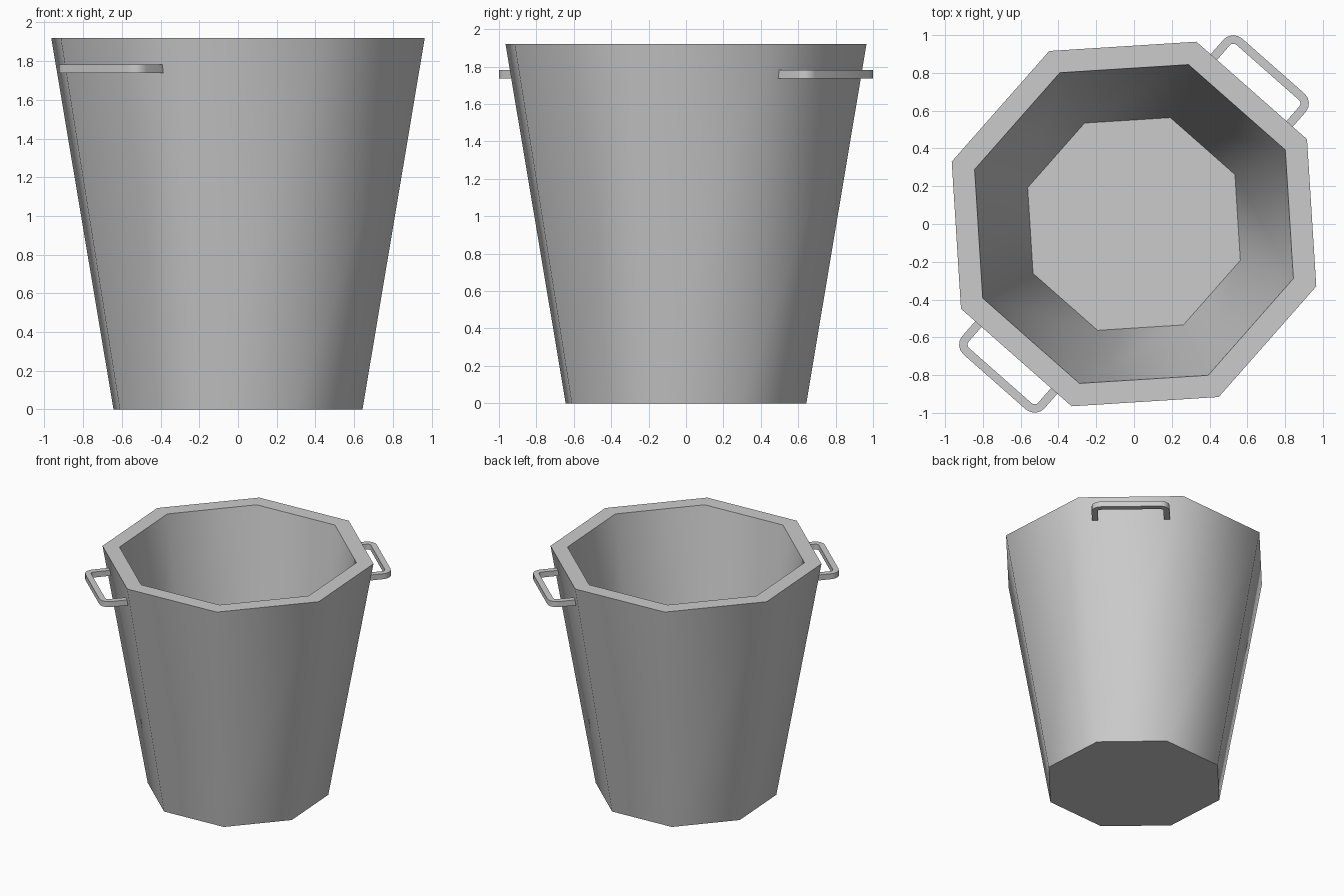
import bpy, bmesh
from math import cos, sin, pi, radians

cube = bpy.data.objects.get("Cube")
if cube:
    bpy.data.objects.remove(cube, do_unlink=True)

metal = bpy.data.materials.new("grey metal")
metal.use_nodes = True
grey = (0.6, 0.6, 0.6, 1)
metal.diffuse_color = grey
metal.node_tree.nodes["Principled BSDF"].inputs["Base Color"].default_value = grey

SIDES = 8
FIRST_CORNER = radians(26.1)
HANDLE_ANGLE = FIRST_CORNER + pi / SIDES


def skin(name, rings):
    """Join successive closed rings of points and cap both ends."""
    bm = bmesh.new()
    loops = [[bm.verts.new(p) for p in ring] for ring in rings]
    for a, b in zip(loops, loops[1:]):
        n = len(a)
        for i in range(n):
            j = (i + 1) % n
            bm.faces.new((a[i], a[j], b[j], b[i]))
    bm.faces.new(loops[0][::-1])
    bm.faces.new(loops[-1])
    bmesh.ops.recalc_face_normals(bm, faces=bm.faces)
    mesh = bpy.data.meshes.new(name)
    bm.to_mesh(mesh)
    bm.free()
    mesh.materials.append(metal)
    obj = bpy.data.objects.new(name, mesh)
    bpy.context.collection.objects.link(obj)
    bpy.ops.object.select_all(action='DESELECT')
    obj.select_set(True)
    bpy.context.view_layer.objects.active = obj
    bpy.ops.object.shade_smooth_by_angle(angle=radians(50))
    return obj


def octagon(radius, z):
    angles = [FIRST_CORNER + 2 * pi * i / SIDES for i in range(SIDES)]
    return [(radius * cos(a), radius * sin(a), z) for a in angles]


# Tapered bucket: outer wall, flat rim, inner wall and floor
profile = [(0.68, 0), (1.02, 1.92), (0.892, 1.92), (0.595, 0.08)]
skin("bucket", [octagon(r, z) for r, z in profile])

# Carrying handles: rounded flat bars set into two opposite sides
ROOT, REACH, HALF_WIDTH = 0.87, 1.115, 0.29
OUTER_BEND, BAR, MID_Z, STEPS = 0.07, 0.045, 1.76, 4


def handle_ring(centre, direction):
    """Square bar section, across the path and in height."""
    ring = []
    for inset, dz in ((0, -1), (0, 1), (BAR, 1), (BAR, -1)):
        r = OUTER_BEND - inset
        ring.append((centre[0] + r * cos(direction),
                     centre[1] + r * sin(direction), MID_Z + dz * BAR / 2))
    return ring


bend_x, bend_y = REACH - OUTER_BEND, HALF_WIDTH - OUTER_BEND
rings = [handle_ring((ROOT, -bend_y), -pi / 2)]
for side in (-1, 1):
    start = -pi / 2 if side < 0 else 0
    for i in range(STEPS + 1):
        rings.append(handle_ring((bend_x, side * bend_y), start + pi / 2 * i / STEPS))
rings.append(handle_ring((ROOT, bend_y), pi / 2))

for name, turn in (("left_handle", 0), ("right_handle", pi)):
    skin(name, rings).rotation_euler.z = HANDLE_ANGLE + turn
